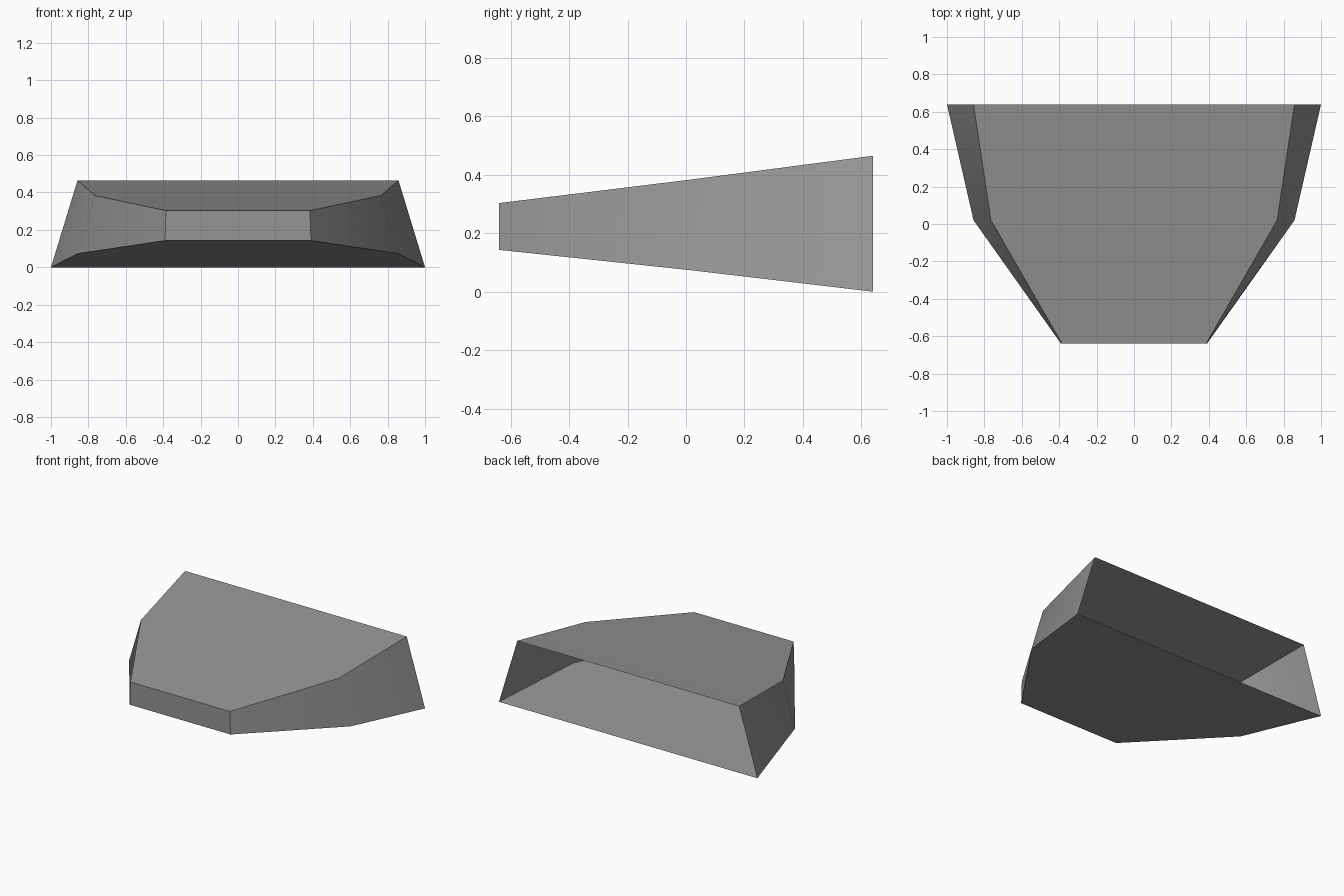
import bpy
import bmesh
import math

cube = bpy.data.objects.get("Cube")
if cube:
    bpy.data.objects.remove(cube, do_unlink=True)

# Plain grey paint
grey = bpy.data.materials.new("plain_grey")
grey.use_nodes = True
colour = (0.30, 0.30, 0.30, 1)
grey.diffuse_color = colour
grey.node_tree.nodes["Principled BSDF"].inputs["Base Color"].default_value = colour

# Cross-sections, front to back: y, lower half width, lower z, upper half width, upper z
sections = [
    (-0.64, 0.39, 0.143, 0.385, 0.303),
    (0.02, 0.858, 0.073, 0.765, 0.384),
    (0.64, 1.0, 0.0, 0.858, 0.465),
]

bm = bmesh.new()
rings = []
for y, low_x, low_z, top_x, top_z in sections:
    corners = [(-low_x, low_z), (low_x, low_z), (top_x, top_z), (-top_x, top_z)]
    rings.append([bm.verts.new((x, y, z)) for x, z in corners])

# Closed nose, open back
bm.faces.new(rings[0])

# Tapered floor, sides and roof
for front, back in zip(rings, rings[1:]):
    for i in range(4):
        j = (i + 1) % 4
        bm.faces.new((front[j], front[i], back[i], back[j]))
bmesh.ops.recalc_face_normals(bm, faces=bm.faces)
nose = min(bm.faces, key=lambda f: f.calc_center_median().y)
if nose.normal.y > 0:
    bmesh.ops.reverse_faces(bm, faces=bm.faces)

mesh = bpy.data.meshes.new("tapered_shell")
bm.to_mesh(mesh)
bm.free()
mesh.materials.append(grey)
shell = bpy.data.objects.new("tapered_shell", mesh)
bpy.context.collection.objects.link(shell)

# Soft side bends, sharp rims
bpy.ops.object.select_all(action="DESELECT")
shell.select_set(True)
bpy.context.view_layer.objects.active = shell
bpy.ops.object.shade_smooth_by_angle(angle=math.radians(30))
